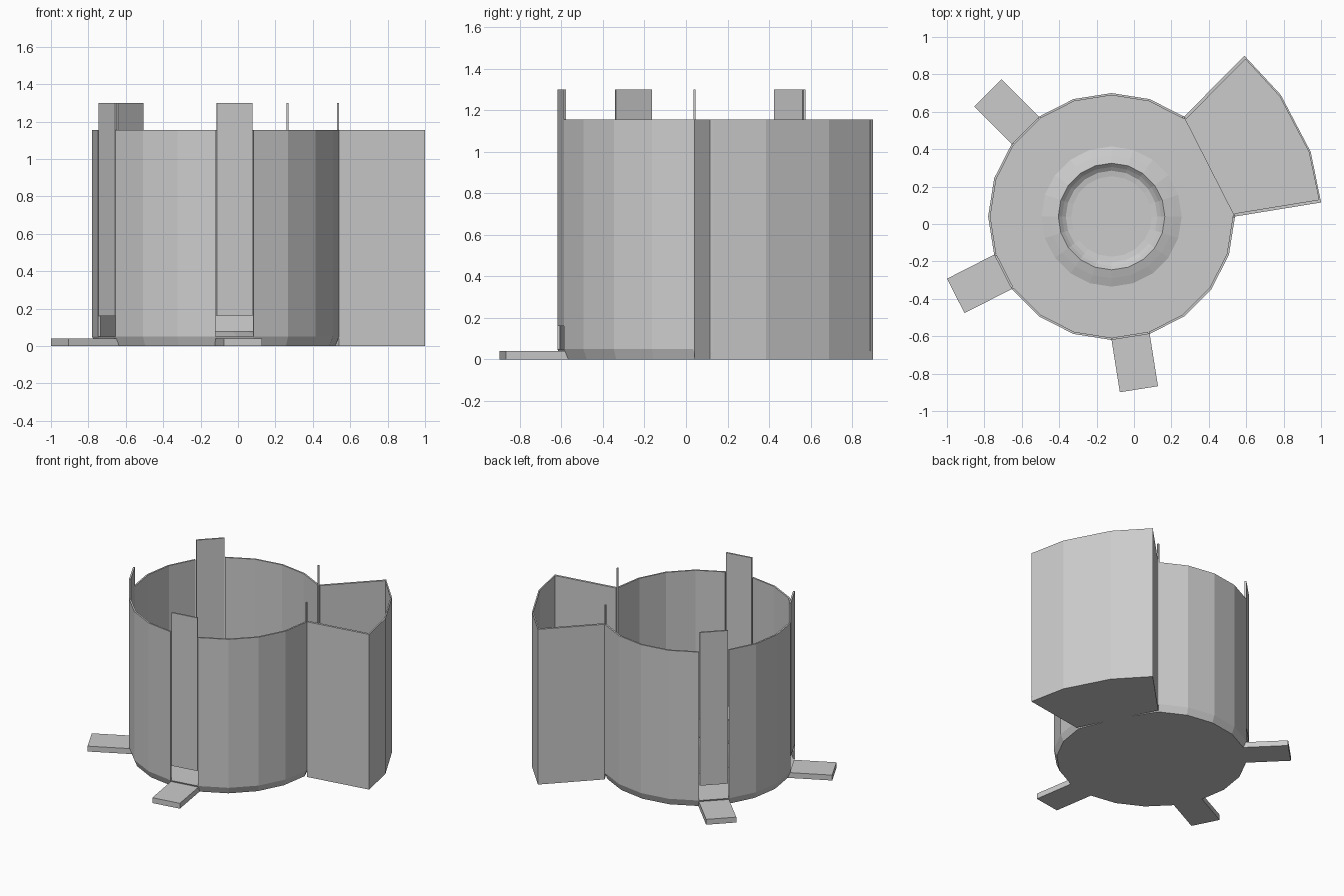
import bpy, bmesh, math
from mathutils import Vector

if "Cube" in bpy.data.objects:
    bpy.data.objects.remove(bpy.data.objects["Cube"])

C = Vector((-0.12, 0.04))      # drum centre
R, N, T = 0.66, 20, 0.012      # drum radius, sides, wall thickness
STEP = 2 * math.pi / N
WALL_TOP, TAB_TOP, FLOOR = 1.155, 1.30, 0.05


def polar(r, k):
    return C + r * Vector((math.cos(k * STEP), math.sin(k * STEP)))


def finish(name, bm):
    bmesh.ops.recalc_face_normals(bm, faces=bm.faces)
    me = bpy.data.meshes.new(name)
    bm.to_mesh(me)
    bm.free()
    ob = bpy.data.objects.new(name, me)
    bpy.context.collection.objects.link(ob)
    return ob


def prism(name, pts, z0, z1):
    bm = bmesh.new()
    lo = [bm.verts.new((p[0], p[1], z0)) for p in pts]
    hi = [bm.verts.new((p[0], p[1], z1)) for p in pts]
    bm.faces.new(lo)
    bm.faces.new(hi)
    n = len(pts)
    for i in range(n):
        j = (i + 1) % n
        bm.faces.new((lo[i], lo[j], hi[j], hi[i]))
    return finish(name, bm)


def strip_wall(name, outer, inner, z0, z1):
    # thin wall following an open path, built from quads
    bm = bmesh.new()
    rows = [[bm.verts.new((p[0], p[1], z)) for p, z in
             ((o, z0), (o, z1), (i, z1), (i, z0))] for o, i in zip(outer, inner)]
    for a, b in zip(rows, rows[1:]):
        for s in range(4):
            t = (s + 1) % 4
            bm.faces.new((a[s], a[t], b[t], b[s]))
    bm.faces.new(rows[0])
    bm.faces.new(rows[-1])
    return finish(name, bm)


# Drum base: bevelled disc with a raised ring, cut straight along the pocket opening
profile = [(0.64, 0), (R, FLOOR), (0.375, FLOOR), (0.33, 0.066), (0.285, 0.08),
           (0.265, 0.06), (0.245, 0.045), (0.215, 0.04)]
chord = R * math.cos(1.5 * STEP)
bm = bmesh.new()
rings = []
for r, z in profile:
    ring = []
    for k in range(N):
        rr = min(r, chord / math.cos((k - 1.5) * STEP)) if k in (1, 2) else r
        p = polar(rr, k)
        ring.append(bm.verts.new((p.x, p.y, z)))
    rings.append(ring)
for a, b in zip(rings, rings[1:]):
    for k in range(N):
        j = (k + 1) % N
        bm.faces.new((a[k], a[j], b[j], b[k]))
bm.faces.new(rings[0])
bm.faces.new(rings[-1])
finish("drum_base", bm)

# Drum wall sections between the upright tabs
for i, (a, b) in enumerate(((3, 7), (8, 11), (12, 15), (16, 20))):
    ks = range(a, b + 1)
    strip_wall(f"drum_wall_{i + 1}", [polar(R, k) for k in ks],
               [polar(R - T, k) for k in ks], FLOOR, WALL_TOP)

# Upright tabs with a slot below each, and flat feet pointing outward
for i, k in enumerate((7, 11, 15)):
    p, q = polar(R, k), polar(R, k + 1)
    along = (q - p).normalized()
    out = Vector((along.y, -along.x))
    a, b = p + along * 0.007, q - along * 0.007
    prism(f"upright_tab_{i + 1}", [a, b, b - out * T, a - out * T], 0.16, TAB_TOP)
    prism(f"foot_{i + 1}", [p - out * 0.03, p + out * 0.283, q + out * 0.283,
                            q - out * 0.03], 0, 0.04)

# Side pocket: floor, two radial walls and a curved outer wall
p0, p3 = polar(R, 0), polar(R, 3)
arc = [Vector(v) for v in ((1.0, 0.115), (0.945, 0.385), (0.785, 0.69), (0.59, 0.90))]
prism("pocket_floor", [p0] + arc + [p3], 0, 0.04)
mid = Vector((0.45, 0.33))
strip_wall("pocket_outer_wall", arc, [v - (v - mid).normalized() * 0.01 for v in arc],
           0.04, WALL_TOP)
for name, a, b in (("pocket_front_wall", p0, arc[0]), ("pocket_back_wall", p3, arc[-1])):
    d = (b - a).normalized()
    n = Vector((-d.y, d.x))
    if n.dot(mid - a) < 0:
        n = -n
    prism(name, [a, b, b + n * 0.017, a + n * 0.017], 0.04, WALL_TOP)

# Thin posts at the pocket corners
for i, p in enumerate((polar(R - 0.005, 0), polar(R - 0.005, 3))):
    h = 0.005
    prism(f"corner_post_{i + 1}", [p + Vector(v) for v in
                                   ((-h, -h), (h, -h), (h, h), (-h, h))], 0.04, TAB_TOP)
